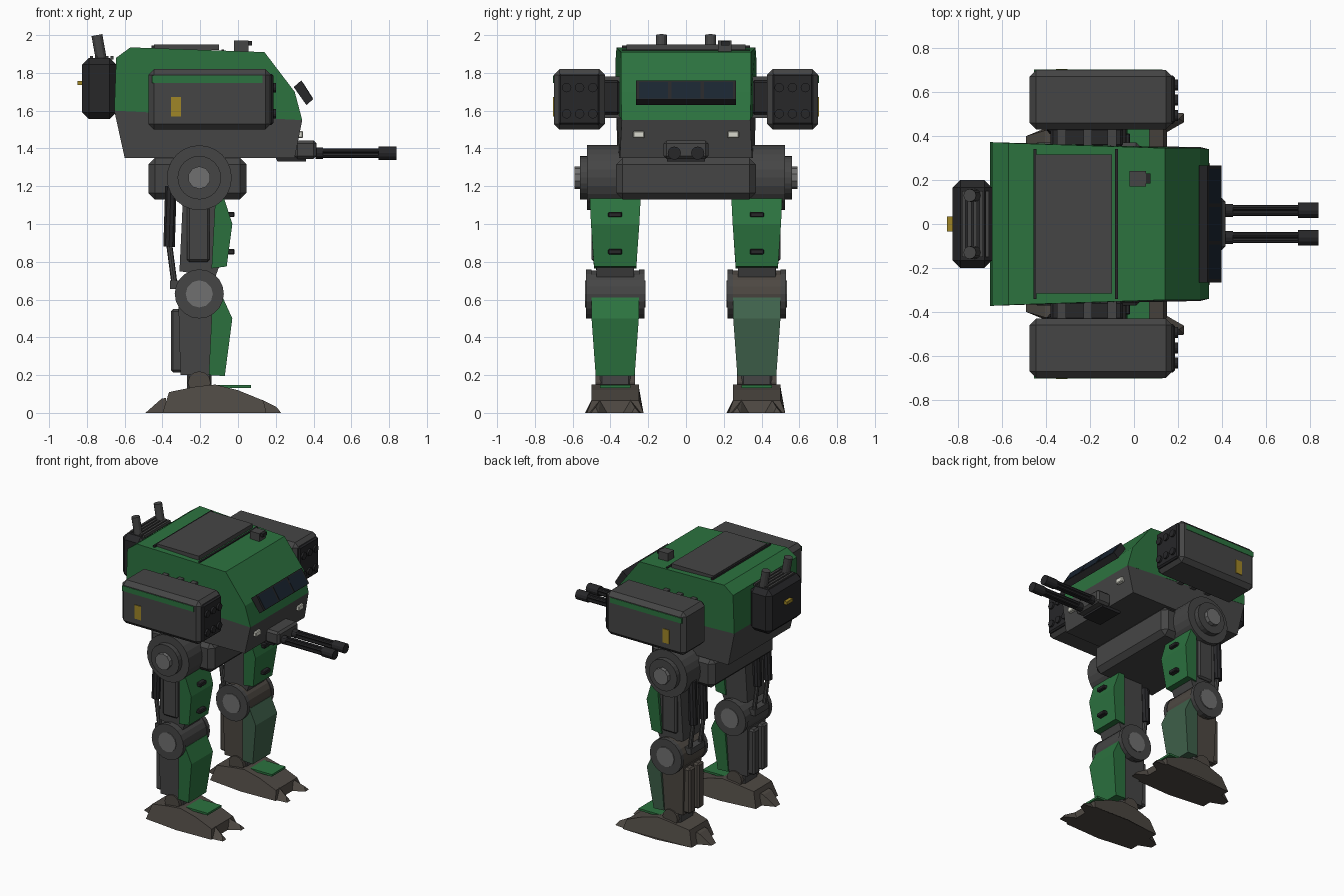
import bpy, bmesh
from mathutils import Vector

if "Cube" in bpy.data.objects:
    bpy.data.objects.remove(bpy.data.objects["Cube"])


def mat(name, r, g, b):
    m = bpy.data.materials.new(name)
    m.diffuse_color = (r, g, b, 1)
    m.use_nodes = True
    m.node_tree.nodes["Principled BSDF"].inputs["Base Color"].default_value = m.diffuse_color
    return m


GREEN = mat("green_paint", .025, .17, .05)
DUSTY = mat("dusty_green", .05, .12, .07)
GREY = mat("dark_grey", .06, .06, .06)
DARK = mat("black_metal", .02, .02, .022)
LIGHT = mat("hub_steel", .16, .16, .16)
BROWN = mat("dusty_metal", .075, .065, .055)
GLASS = mat("dark_glass", .01, .018, .03)
YELLOW = mat("yellow", .35, .24, .02)
LAMP = mat("lamp", .7, .7, .62)


def finish(name, bm, m):
    bmesh.ops.recalc_face_normals(bm, faces=bm.faces[:])
    me = bpy.data.meshes.new(name)
    bm.to_mesh(me)
    bm.free()
    me.materials.append(m)
    ob = bpy.data.objects.new(name, me)
    bpy.context.collection.objects.link(ob)
    return ob


def loft(name, pts, yc, m):
    """Side profile of (x, z, half width) points, symmetric about y = yc."""
    bm = bmesh.new()
    a = [bm.verts.new((x, yc - w, z)) for x, z, w in pts]
    b = [bm.verts.new((x, yc + w, z)) for x, z, w in pts]
    n = len(pts)
    bm.faces.new(a)
    bm.faces.new(b[::-1])
    for i in range(n):
        bm.faces.new((a[i], b[i], b[(i + 1) % n], a[(i + 1) % n]))
    return finish(name, bm, m)


def box(name, xs, ys, zs, m, bevel=0):
    bm = bmesh.new()
    bmesh.ops.create_cube(bm, size=1)
    for v in bm.verts:
        v.co = [sum(r) / 2 + c * abs(r[1] - r[0]) for c, r in zip(v.co, (xs, ys, zs))]
    if bevel:
        bmesh.ops.bevel(bm, geom=bm.edges[:], offset=bevel, segments=1, affect='EDGES')
    return finish(name, bm, m)


def cyl(name, p, q, r, m, sides=12):
    p, q = Vector(p), Vector(q)
    bm = bmesh.new()
    bmesh.ops.create_cone(bm, cap_ends=True, segments=sides, radius1=r, radius2=r, depth=(q - p).length)
    rot = Vector((0, 0, 1)).rotation_difference(q - p).to_matrix().to_4x4()
    rot.translation = (p + q) / 2
    bm.transform(rot)
    return finish(name, bm, m)


# Hull: green upper shell over grey lower shell
loft("upper_hull", [(-.655, 1.6, .372), (-.645, 1.88, .372), (-.57, 1.935, .368), (.14, 1.91, .345),
                    (.30, 1.70, .345), (.34, 1.55, .34)], 0, GREEN)
loft("lower_hull", [(-.655, 1.6, .37), (.34, 1.55, .34), (.30, 1.35, .35), (-.60, 1.35, .362)], 0, GREY)
box("pelvis", (-.475, .045), (-.37, .37), (1.13, 1.35), GREY, .035)

# Roof hatch, seams and sensor
box("roof_hatch", (-.445, -.10), (-.315, .315), (1.92, 1.95), GREY)
for x in (-.45, -.08):
    box("roof_seam", (x - .007, x + .007), (-.34, .34), (1.915, 1.945 if x < -.3 else 1.925), DARK)
box("roof_sensor", (-.02, .055), (.17, .24), (1.91, 1.972), GREY)
box("sensor_lens", (.055, .075), (.185, .23), (1.945, 1.97), DARK)

# Windscreen with three panes
loft("window_frame", [(.295, 1.725, .265), (.335, 1.76, .265), (.397, 1.66, .265), (.362, 1.63, .265)], 0, DARK)
for y in (-.172, 0, .172):
    loft("window_pane", [(.33, 1.74, .078), (.341, 1.753, .078), (.397, 1.665, .078), (.385, 1.66, .078)], y, GLASS)

# Backpack with grille, exhausts and yellow latch
box("backpack", (-.825, -.645), (-.20, .20), (1.555, 1.88), DARK, .035)
for i in range(5):
    x = -.775 + i * .027
    box("grille_slat", (x - .008, x + .008), (-.15, .15), (1.87, 1.89), GREY)
for s in (-1, 1):
    cyl("exhaust_pipe", (-.722, s * .13, 1.86), (-.747, s * .13, 2.0), .029, GREY, 12)
box("latch", (-.85, -.82), (-.035, .035), (1.735, 1.758), YELLOW)

# Chin gun
loft("gun_mount", [(.195, 1.36, .10), (.21, 1.33, .10), (.36, 1.33, .10), (.36, 1.40, .10), (.30, 1.44, .10),
                   (.195, 1.40, .10)], 0, DARK)
box("gun_block", (.30, .415), (-.118, .118), (1.345, 1.442), GREY, .015)
for s in (-1, 1):
    y = s * .062
    cyl("gun_collar", (.41, y, 1.375), (.45, y, 1.375), .03, DARK)
    for dy, dz in ((-.012, -.012), (.012, -.012), (-.012, .012), (.012, .012)):
        cyl("gun_barrel", (.41, y + dy, 1.375 + dz), (.76, y + dy, 1.375 + dz), .013, DARK, 8)
    cyl("gun_muzzle", (.745, y, 1.375), (.84, y, 1.375), .035, DARK, 12)
    box("head_lamp", (.30, .345), (s * .25 - .03, s * .25 + .03), (1.455, 1.492), LAMP, .005)

for s in (-1, 1):
    def ys(a, b):
        return (s * a, s * b)

    # Missile pod
    box("missile_pod", (-.475, .175), ys(.43, .70), (1.5, 1.82), GREY, .03)
    box("pod_face", (.15, .187), ys(.455, .675), (1.525, 1.795), DARK, .01)
    box("pod_stripe", (-.455, .13), ys(.69, .703), (1.747, 1.785), GREEN)
    box("pod_marker", (-.355, -.302), ys(.69, .705), (1.57, 1.672), YELLOW)
    for y in (.493, .563, .632):
        for z in (1.583, 1.722):
            cyl("missile_tube", (.17, s * y, z), (.2, s * y, z), .025, DARK, 12)
    box("pod_mount", (-.38, -.05), ys(.35, .44), (1.58, 1.76), DARK, .012)
    for x in (-.33, -.21, -.10):
        box("mount_rib", (x - .02, x + .02), ys(.35, .44), (1.56, 1.78), GREY)

    # Hip
    hip, knee = (-.205, 1.245), (-.205, .63)
    for name, a, b, r, m, n in (("hip_drum", .33, .525, .172, GREY, 24), ("hip_ring", .52, .562, .115, GREY, 24),
                                ("hip_hub", .55, .59, .06, LIGHT, 10)):
        cyl(name, (hip[0], s * a, hip[1]), (hip[0], s * b, hip[1]), r, m, n)

    # Thigh
    c = s * .375
    loft("thigh_frame", [(-.29, 1.17, .11), (-.11, 1.17, .11), (-.09, .80, .10), (-.12, .72, .10),
                         (-.31, .75, .10)], c, GREY)
    box("thigh_side_plate", (-.27, -.15), ys(.47, .50), (.80, 1.12), GREY, .012)
    loft("thigh_armour", [(-.12, 1.14, .135), (-.075, 1.14, .135), (-.03, 1.0, .128), (-.06, .775, .112),
                          (-.14, .765, .112)], c, GREEN)
    for z in (1.05, .853):
        box("armour_bolt", (-.07, -.018), (c - .037, c + .037), (z - .014, z + .014), DARK, .005)

    # Piston behind the thigh
    for dy in (-.06, .06):
        cyl("piston_sleeve", (-.355, c + dy, 1.2), (-.365, c + dy, .88), .032, DARK, 10)
        cyl("piston_rod", (-.365, c + dy, .90), (-.335, c + dy, .67), .016, GREY, 8)
    box("piston_anchor", (-.36, -.25), (c - .08, c + .08), (.655, .70), GREY)

    # Knee
    dusty = BROWN if s > 0 else GREY
    cyl("knee_drum", (knee[0], s * .235, knee[1]), (knee[0], s * .515, knee[1]), .125, dusty, 20)
    for a, b in ((.22, .25), (.50, .53)):
        cyl("knee_ring", (knee[0], s * a, knee[1]), (knee[0], s * b, knee[1]), .13, GREY, 20)
    cyl("knee_hub", (knee[0], s * .215, knee[1]), (knee[0], s * .536, knee[1]), .072, LIGHT, 12)

    # Shin
    loft("shin_frame", [(-.315, .56, .105), (-.12, .56, .105), (-.13, .20, .095), (-.305, .20, .095)], c, dusty)
    for dy in (-.05, .05):
        box("shin_vent", (-.355, -.29), (c + dy - .035, c + dy + .035), (.215, .55), dusty, .012)
    loft("shin_armour", [(-.14, .60, .125), (-.08, .61, .125), (-.03, .50, .125), (-.07, .195, .103),
                         (-.155, .20, .103), (-.14, .50, .12)], c, DUSTY if s > 0 else GREEN)

    # Ankle and foot
    box("ankle_block", (-.27, -.14), (c - .08, c + .08), (.12, .22), GREY, .01)
    cyl("ankle_axle", (-.205, c - .105, .16), (-.205, c + .105, .16), .06, BROWN, 12)
    loft("foot", [(-.40, 0, .13), (-.365, .11, .105), (-.22, .14, .125), (-.12, .15, .125), (.0, .12, .125),
                  (.135, .065, .125), (.15, 0, .15), (-.13, 0, .16)], c, BROWN)
    box("foot_plate", (-.13, .07), (c - .08, c + .08), (.132, .147), GREEN)
    for dy in (-.08, .08):
        bm = bmesh.new()
        base = [bm.verts.new(v) for v in ((.11, c + dy - .06, 0), (.11, c + dy + .06, 0), (.13, c + dy, .068))]
        tip = [bm.verts.new(v) for v in ((.228, c + dy * 1.35 - .02, 0), (.228, c + dy * 1.35 + .02, 0),
                                         (.205, c + dy * 1.3, .03))]
        bmesh.ops.convex_hull(bm, input=base + tip)
        finish("toe_claw", bm, BROWN)
    loft("heel_claw", [(-.38, .08, .05), (-.405, .075, .05), (-.49, 0, .025), (-.38, 0, .07)], c, BROWN)
